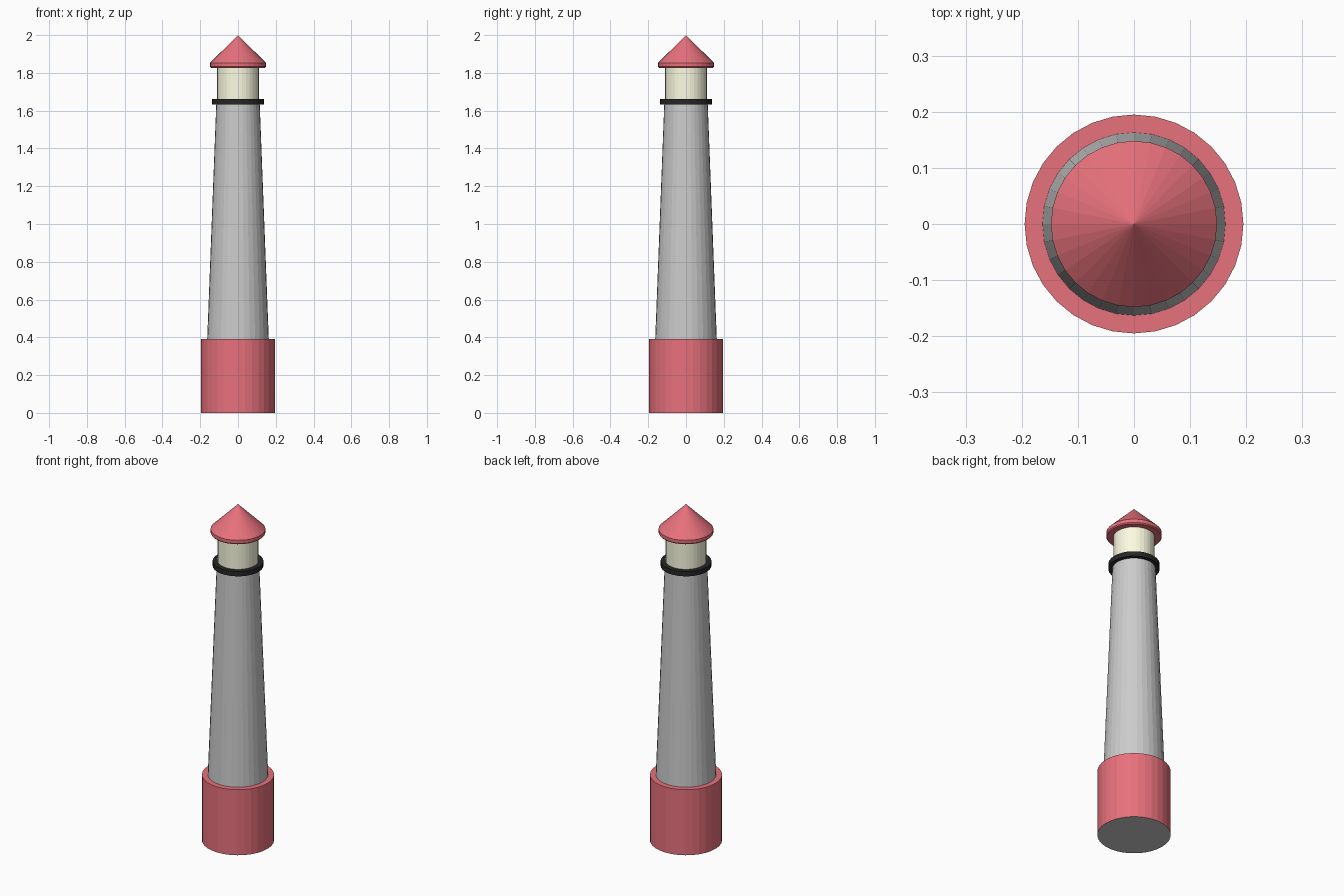
import bpy, bmesh, math

if "Cube" in bpy.data.objects:
    bpy.data.objects.remove(bpy.data.objects["Cube"])

SIDES = 32


def material(name, rgb):
    m = bpy.data.materials.new(name)
    m.diffuse_color = (*rgb, 1)
    m.use_nodes = True
    m.node_tree.nodes["Principled BSDF"].inputs["Base Color"].default_value = m.diffuse_color
    return m


def lathe(name, profile, mat=None):
    """Flat-faced solid turned about z from (radius, height) points, bottom to top."""
    bm = bmesh.new()
    rings = []
    for r, z in profile:
        if r == 0:
            rings.append([bm.verts.new((0, 0, z))] * SIDES)
        else:
            rings.append([bm.verts.new((r * math.cos(2 * math.pi * i / SIDES),
                                        r * math.sin(2 * math.pi * i / SIDES), z))
                          for i in range(SIDES)])
    for a, b in zip(rings, rings[1:]):
        for i in range(SIDES):
            j = (i + 1) % SIDES
            bm.faces.new(dict.fromkeys((a[i], a[j], b[j], b[i])))
    bm.faces.new(rings[0][::-1])
    if profile[-1][0] > 0:
        bm.faces.new(rings[-1])
    mesh = bpy.data.meshes.new(name)
    bm.to_mesh(mesh)
    bm.free()
    if mat:
        mesh.materials.append(mat)
    ob = bpy.data.objects.new(name, mesh)
    bpy.context.collection.objects.link(ob)
    return ob


red = material("red_paint", (0.8, 0.165, 0.2))
black = material("black_iron", (0.02, 0.02, 0.02))
glow = material("lantern_glass", (0.98, 0.98, 0.77))
grey = material("bare_stone", (0.8, 0.8, 0.8))

# Red base with an unpainted underside
base = lathe("base", [(0.195, 0), (0.195, 0.39)], red)
base.data.materials.append(grey)
for f in base.data.polygons:
    if f.normal.z < -0.9:
        f.material_index = 1

# Tapered tower
lathe("tower", [(0.163, 0.39), (0.115, 1.635)])

# Gallery ring, lantern room and conical roof
lathe("gallery", [(0.137, 1.633), (0.137, 1.662)], black)
lathe("lantern", [(0.11, 1.662), (0.11, 1.828)], glow)
lathe("roof", [(0.143, 1.827), (0.148, 1.833), (0.148, 1.853), (0, 2.0)], red)
